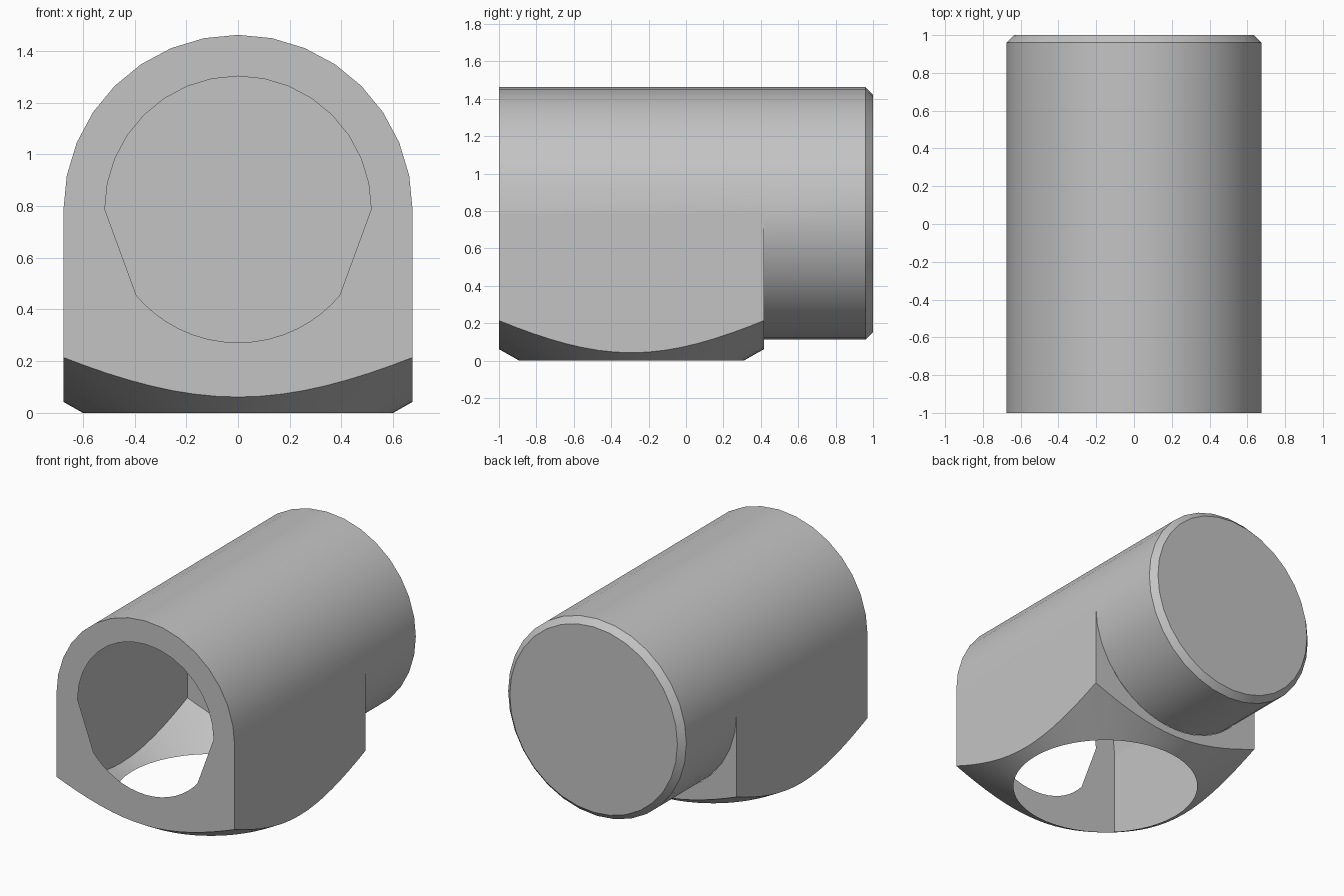
import bpy, bmesh, math

cube = bpy.data.objects.get("Cube")
if cube:
    bpy.data.objects.remove(cube, do_unlink=True)

R, AXIS_Z = 0.675, 0.787          # barrel radius and axis height
FRONT, REAR, END = -1.0, 0.417, 1.0
MID_Y = (FRONT + REAR) / 2        # centre of the bottom opening
HALF = (REAR - FRONT) / 2
BORE, OUTLET, CHAMFER = 0.515, 0.6, 0.04
N = 16                            # steps per half circle or wall

bm = bmesh.new()


def skin(a, b):
    """Bridge two equally long rows of points with quads."""
    va, vb = [bm.verts.new(p) for p in a], [bm.verts.new(p) for p in b]
    for i in range(len(a) - 1):
        bm.faces.new((va[i], va[i + 1], vb[i + 1], vb[i]))


def cone_z(x, y):
    """Height of the conical bottom at a point in plan."""
    return (math.hypot(x, y - MID_Y) - OUTLET) * 0.566


def arc(y, radius, start, steps):
    return [(radius * math.cos(start + math.pi * i / N), y,
             AXIS_Z + radius * math.sin(start + math.pi * i / N))
            for i in range(steps + 1)]


def lower_edge(y):
    """Outline of an end wall below the barrel axis."""
    bottom = [R - 2 * R * i / N for i in range(N + 1)]
    return ([(R, y, AXIS_Z)] + [(x, y, cone_z(x, y)) for x in bottom]
            + [(-R, y, AXIS_Z)])


def to_circle(points, radius):
    """Project wall points toward the barrel axis onto a circle."""
    out = []
    for x, y, z in points:
        k = radius / math.hypot(x, z - AXIS_Z)
        out.append((x * k, y, AXIS_Z + (z - AXIS_Z) * k))
    return out


# Barrel: upper half runs full length, lower half only behind the housing
for y0, y1 in ((FRONT, REAR), (REAR, END - CHAMFER)):
    skin(arc(y0, R, 0, N), arc(y1, R, 0, N))
skin(arc(REAR, R, math.pi, N), arc(END - CHAMFER, R, math.pi, N))

# Chamfered closed end
skin(arc(END - CHAMFER, R, 0, 2 * N), arc(END, R - CHAMFER, 0, 2 * N))
bm.faces.new([bm.verts.new(p) for p in arc(END, R - CHAMFER, 0, 2 * N - 1)])

# Front wall with its round opening, and rear wall around the barrel
for edge in (arc(FRONT, R, 0, N), lower_edge(FRONT)):
    skin(edge, to_circle(edge, BORE))
skin(lower_edge(REAR), to_circle(lower_edge(REAR), R))

# Flat side walls
ys = [FRONT + 2 * HALF * i / N for i in range(N + 1)]
for x in (R, -R):
    skin([(x, y, AXIS_Z) for y in ys], [(x, y, cone_z(x, y)) for y in ys])

# Conical underside narrowing to the bottom opening
xs = [-R + 2 * R * i / N for i in range(N + 1)]
for row in ([(x, FRONT) for x in xs], [(x, REAR) for x in xs],
            [(R, y) for y in ys], [(-R, y) for y in ys]):
    rim = []
    for x, y in row:
        k = OUTLET / math.hypot(x, y - MID_Y)
        rim.append((x * k, MID_Y + (y - MID_Y) * k, 0))
    skin([(x, y, cone_z(x, y)) for x, y in row], rim)

# Weld the shell and face it outward
bmesh.ops.remove_doubles(bm, verts=bm.verts, dist=0.0005)
bmesh.ops.recalc_face_normals(bm, faces=bm.faces)
cap = max(bm.faces, key=lambda f: f.calc_center_median().y)
if cap.normal.y < 0:
    bmesh.ops.reverse_faces(bm, faces=bm.faces)

mesh = bpy.data.meshes.new("elbow_shell")
bm.to_mesh(mesh)
bm.free()
shell = bpy.data.objects.new("elbow_shell", mesh)
bpy.context.collection.objects.link(shell)

grey = bpy.data.materials.new("plain_grey")
grey.use_nodes = True
colour = (0.55, 0.55, 0.55, 1)
grey.diffuse_color = colour
grey.node_tree.nodes["Principled BSDF"].inputs["Base Color"].default_value = colour
mesh.materials.append(grey)

bpy.ops.object.select_all(action="DESELECT")
shell.select_set(True)
bpy.context.view_layer.objects.active = shell
bpy.ops.object.shade_smooth_by_angle(angle=math.radians(30))
